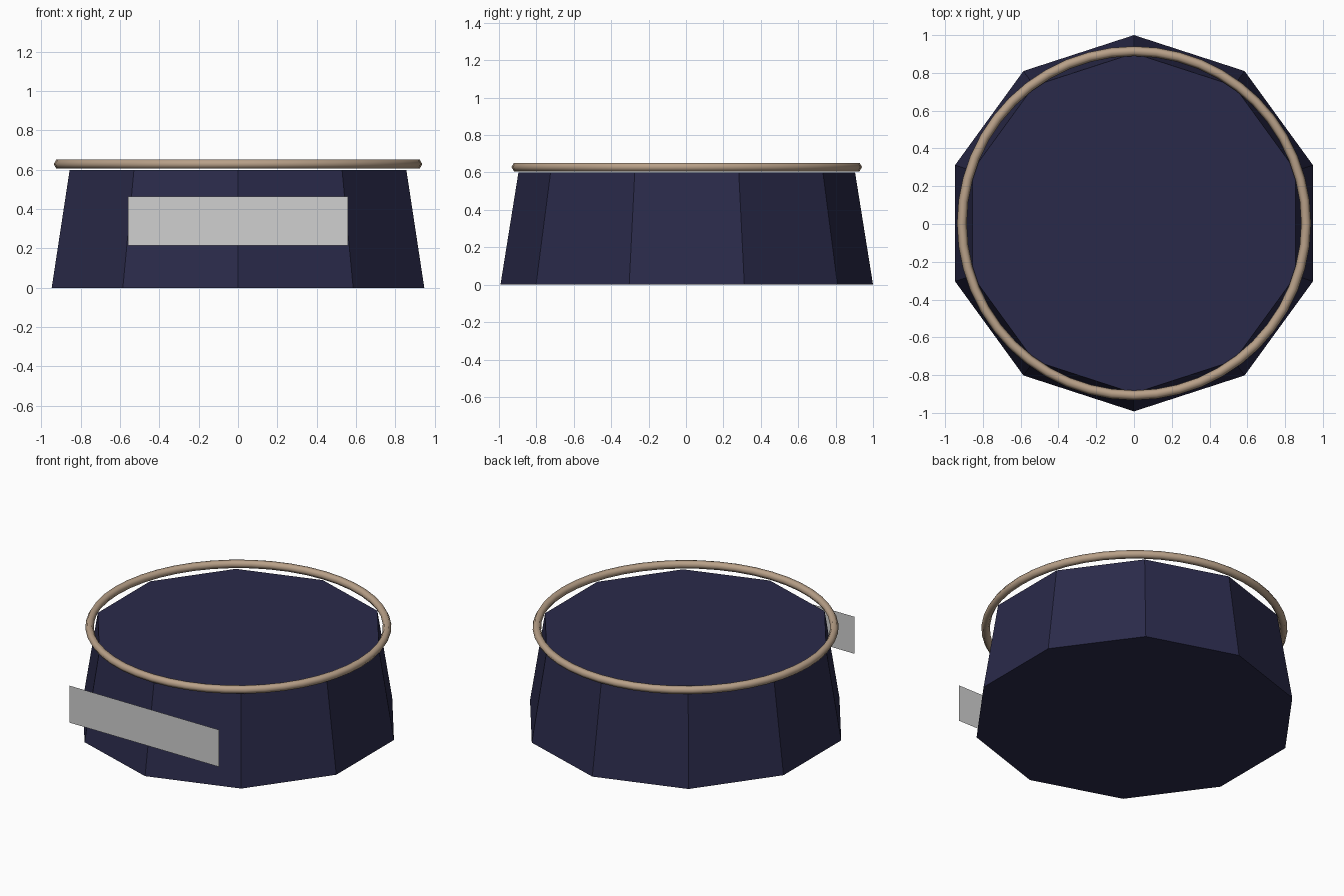
import bpy
import math

if "Cube" in bpy.data.objects:
    bpy.data.objects.remove(bpy.data.objects["Cube"])


def srgb(hex_code):
    vals = [int(hex_code[i:i + 2], 16) / 255 for i in (0, 2, 4)]
    return [v / 12.92 if v <= 0.04045 else ((v + 0.055) / 1.055) ** 2.4 for v in vals] + [1.0]


def finish(name, hex_code, colour_name):
    obj = bpy.context.object
    obj.name = name
    mat = bpy.data.materials.new(colour_name)
    mat.diffuse_color = srgb(hex_code)
    mat.use_nodes = True
    mat.node_tree.nodes["Principled BSDF"].inputs["Base Color"].default_value = mat.diffuse_color
    obj.data.materials.append(mat)
    return obj


CENTRE_Y = 0.004

# Tapered ten-sided body, one corner pointing straight to the front
bpy.ops.mesh.primitive_cone_add(vertices=10, radius1=0.996, radius2=0.9, depth=0.6,
                                location=(0, CENTRE_Y, 0.3))
finish("body", "2a2a4a", "navy")

# Thin round rim with a hexagonal section, resting above the body
bpy.ops.mesh.primitive_torus_add(major_segments=48, minor_segments=6,
                                 major_radius=0.911, minor_radius=0.026,
                                 location=(0, CENTRE_Y, 0.629))
finish("rim", "b8a088", "tan")
bpy.ops.object.shade_smooth_by_angle(angle=math.radians(65))

# Flat upright plate touching the front corner
bpy.ops.mesh.primitive_plane_add(size=1, location=(0, -1.0, 0.34),
                                 rotation=(math.radians(90), 0, 0))
plate = finish("front_plate", "d0d0d0", "light grey")
plate.scale = (1.12, 0.25, 1)
